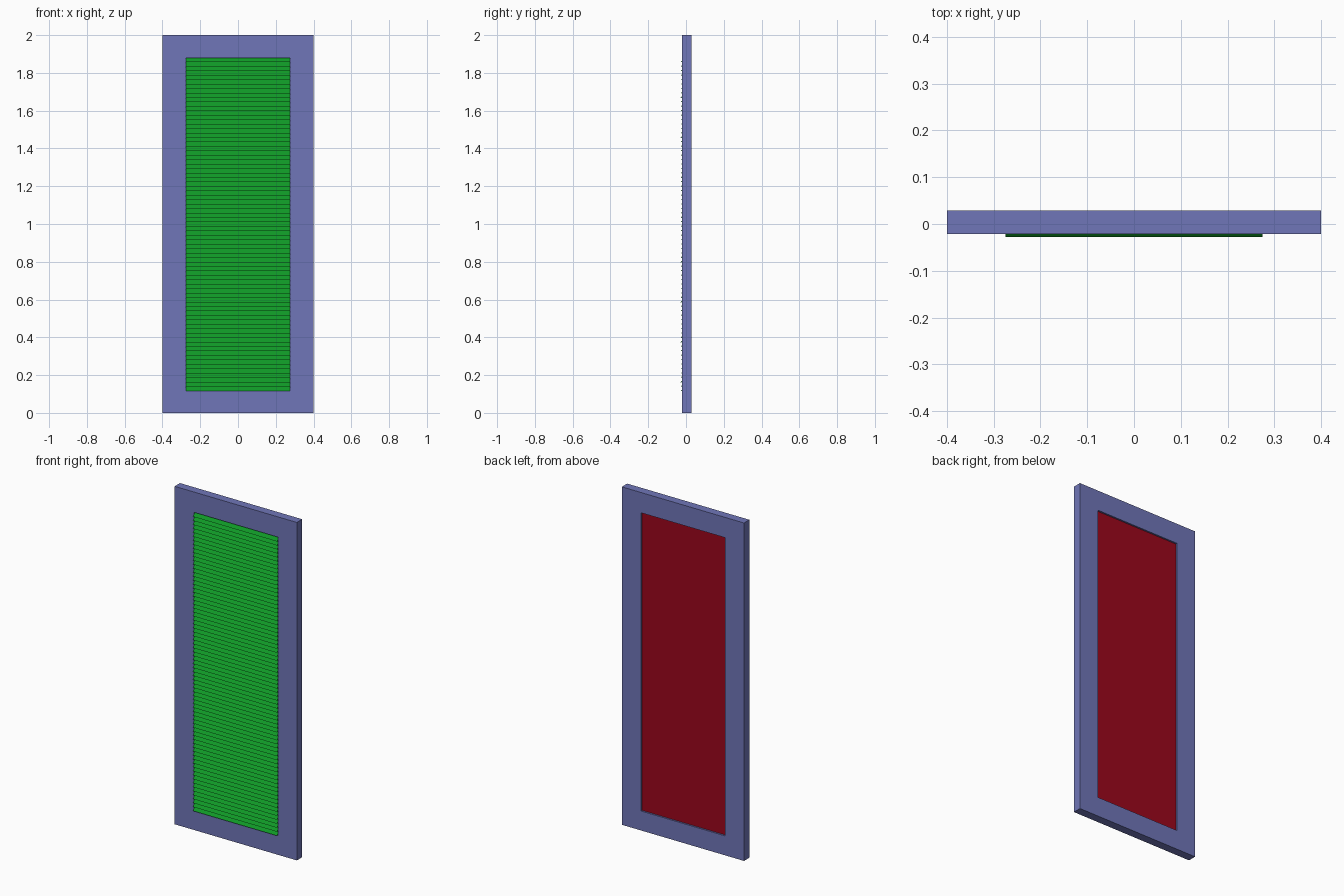
import bpy

if "Cube" in bpy.data.objects:
    bpy.data.objects.remove(bpy.data.objects["Cube"])

def material(name, color):
    m = bpy.data.materials.new(name)
    m.diffuse_color = color
    m.use_nodes = True
    m.node_tree.nodes["Principled BSDF"].inputs["Base Color"].default_value = m.diffuse_color
    return m

BLUE = material("frame_blue", (0.16, 0.18, 0.48, 1))
GREEN = material("slat_green", (0.005, 0.32, 0.02, 1))
RED = material("panel_red", (0.33, 0.002, 0.012, 1))

def make(name, verts, faces, mat):
    me = bpy.data.meshes.new(name)
    me.from_pydata(verts, [], faces)
    ob = bpy.data.objects.new(name, me)
    bpy.context.collection.objects.link(ob)
    me.materials.append(mat)
    return ob

X, Z0, Z1 = 0.275, 0.115, 1.88
Y0, Y1 = -0.021, 0.029

# Frame: outer and inner rectangles joined on both faces
verts = []
for y in (Y0, Y1):
    verts += [(-.4, y, 0), (.4, y, 0), (.4, y, 2), (-.4, y, 2)]
    verts += [(-X, y, Z0), (X, y, Z0), (X, y, Z1), (-X, y, Z1)]
faces = []
for i in range(4):
    j = (i + 1) % 4
    faces += [(i, j, j + 4, i + 4), (j + 8, i + 8, i + 12, j + 12),
              (j, i, i + 8, j + 8), (i + 4, j + 4, j + 12, i + 12)]
make("frame", verts, faces, BLUE)

def prism(name, profile, mat):
    """Extrude a y-z quad (counter-clockwise) across the opening."""
    v = [(s * X, y, z) for s in (-1, 1) for y, z in profile]
    f = [(3, 2, 1, 0), (4, 5, 6, 7)]
    f += [(i, (i + 1) % 4, (i + 1) % 4 + 4, i + 4) for i in range(4)]
    return make(name, v, f, mat)

# Solid panel behind the slats
prism("back_panel", [(0.01, Z0), (0.019, Z0), (0.019, Z1), (0.01, Z1)], RED)

# Louvre slats: lower edge leans out of the frame front
count = 75
pitch = (Z1 - Z0) / count
for k in range(count):
    z = Z0 + k * pitch
    prism("slat", [(-0.028, z), (-0.024, z), (-0.002, z + pitch),
                   (-0.006, z + pitch)], GREEN)
